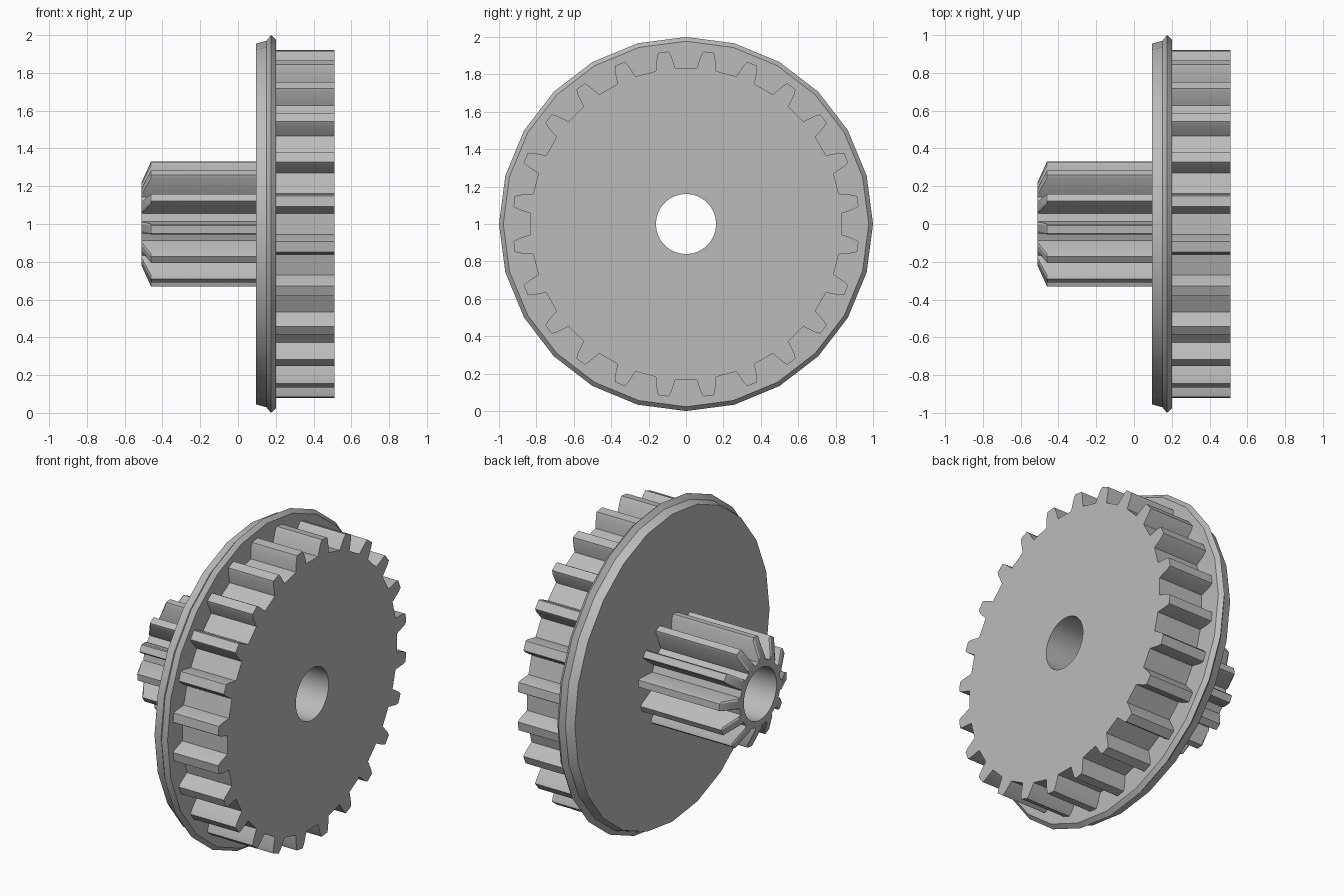
import bpy, bmesh
from math import sin, cos, radians

cube = bpy.data.objects.get("Cube")
if cube:
    bpy.data.objects.remove(cube, do_unlink=True)

grey = bpy.data.materials.new("plain grey")
grey.use_nodes = True
grey.diffuse_color = (0.5, 0.5, 0.5, 1)
grey.node_tree.nodes["Principled BSDF"].inputs["Base Color"].default_value = (0.5, 0.5, 0.5, 1)

BORE = 0.161
AXLE_Z = 1.0


def circle(radius, sides):
    """Closed outline as (radius, degrees) pairs."""
    return [(radius, 360 * i / sides) for i in range(sides)]


def teeth(count, phase, half_tooth):
    """Repeat one tooth, given as (radius, half angle) from root to tip."""
    tooth = [(r, -a) for r, a in half_tooth] + [(r, a) for r, a in reversed(half_tooth)]
    return [(r, phase + 360 * i / count + a) for i in range(count) for r, a in tooth]


def ring(bm, x, outline):
    verts = [bm.verts.new((x, r * cos(radians(a)), AXLE_Z + r * sin(radians(a))))
             for r, a in outline]
    return verts, [bm.edges.new((v, verts[(i + 1) % len(verts)])) for i, v in enumerate(verts)]


def skin(bm, a, b):
    n = len(a)
    for i in range(n):
        bm.faces.new((a[i], a[(i + 1) % n], b[(i + 1) % n], b[i]))


def bored_part(name, sections):
    """Loft outlines along the x axis, with a round bore through the middle."""
    bm = bmesh.new()
    outer = [ring(bm, x, outline) for x, outline in sections]
    inner = [ring(bm, sections[k][0], circle(BORE, 32)) for k in (0, -1)]
    for a, b in zip(outer, outer[1:]):
        skin(bm, a[0], b[0])
    skin(bm, inner[0][0], inner[1][0])
    for k in (0, -1):
        bmesh.ops.triangle_fill(bm, use_beauty=True, edges=outer[k][1] + inner[k][1])
    bmesh.ops.recalc_face_normals(bm, faces=bm.faces)
    mesh = bpy.data.meshes.new(name)
    bm.to_mesh(mesh)
    bm.free()
    mesh.materials.append(grey)
    obj = bpy.data.objects.new(name, mesh)
    bpy.context.collection.objects.link(obj)
    bpy.ops.object.select_all(action="DESELECT")
    obj.select_set(True)
    bpy.context.view_layer.objects.active = obj
    bpy.ops.object.shade_smooth_by_angle(angle=radians(25))


# Large toothed wheel
wheel = teeth(24, 7.5, [(0.833, 3.6), (0.905, 2.4), (0.927, 1.7)])
bored_part("large_gear", [(0.2, wheel), (0.51, wheel)])

# Guide flange with a ridged rim
rim = [(0.095, 0.955), (0.15, 0.97), (0.175, 1.0), (0.2, 0.977)]
bored_part("flange", [(x, circle(r, 24)) for x, r in rim])

# Small pinion with bevelled tooth ends
pinion = teeth(12, 5, [(0.2, 9), (0.315, 5), (0.332, 3.6)])
bevel = teeth(12, 5, [(0.2, 9), (0.216, 8.3), (0.222, 5)])
bored_part("pinion", [(-0.51, bevel), (-0.46, pinion), (0.095, pinion)])
